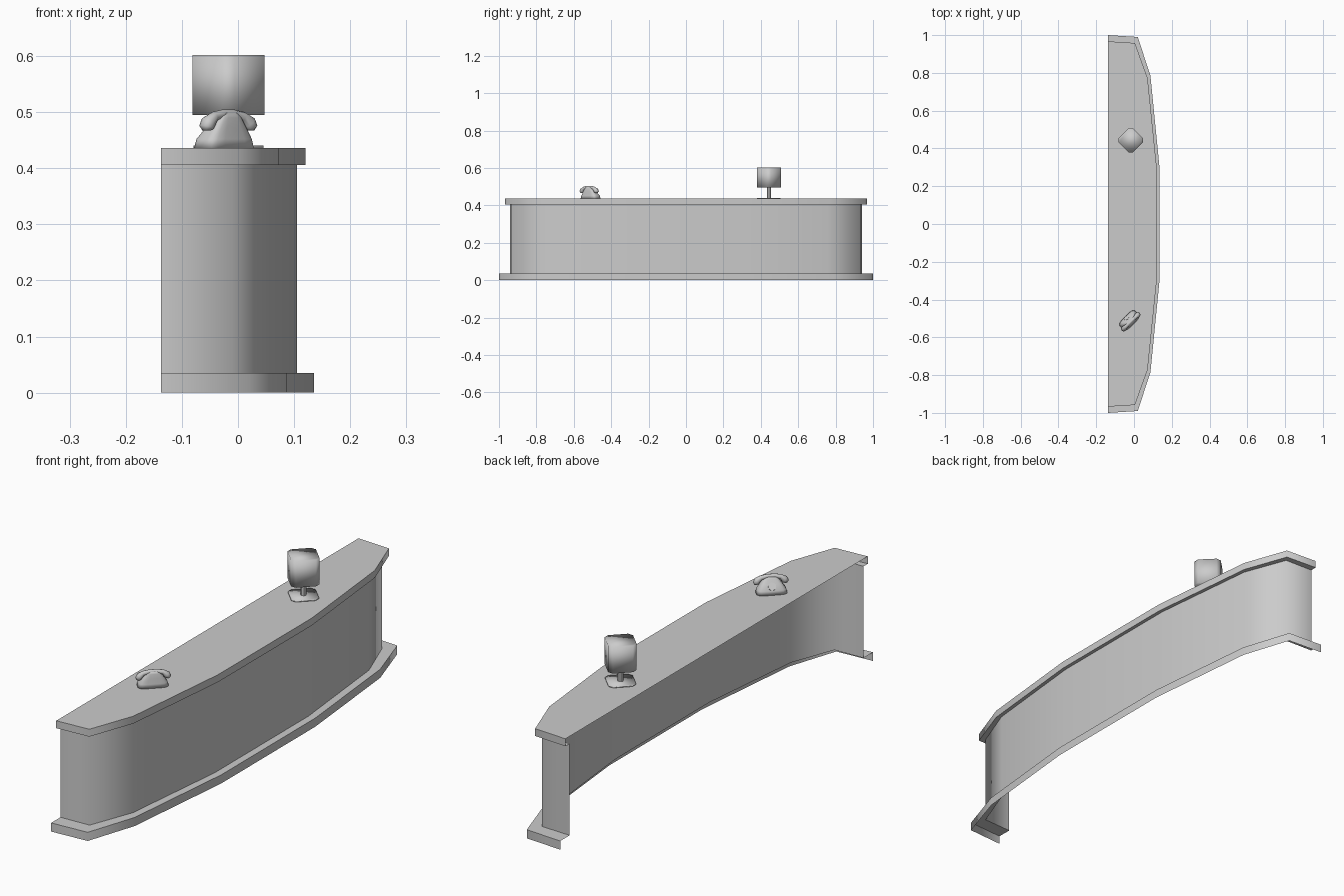
import bpy, math
from mathutils import Matrix, Vector

if "Cube" in bpy.data.objects:
    bpy.data.objects.remove(bpy.data.objects["Cube"])


def make(name, verts, faces, smooth=True, matrix=None):
    me = bpy.data.meshes.new(name)
    me.from_pydata(verts, [], faces)
    for p in me.polygons:
        p.use_smooth = smooth
    ob = bpy.data.objects.new(name, me)
    bpy.context.collection.objects.link(ob)
    if matrix:
        me.transform(matrix)
    return ob


def outline(half):
    # half of the counter plan (y > 0), mirrored to the whole front edge
    return [(x, -y) for x, y in half] + [(x, y) for x, y in reversed(half)]


def strip(name, low, z0, high, z1):
    # open smooth band between two plan outlines
    n = len(low)
    verts = [(x, y, z0) for x, y in low] + [(x, y, z1) for x, y in high]
    return make(name, verts, [(i, i + 1, n + i + 1, n + i) for i in range(n - 1)])


def loft(name, rings, matrix=None):
    # closed rings joined in order, capped at both ends
    n = len(rings[0])
    verts = [v for r in rings for v in r]
    faces = [(k * n + i, k * n + (i + 1) % n, (k + 1) * n + (i + 1) % n, (k + 1) * n + i)
             for k in range(len(rings) - 1) for i in range(n)]
    faces += [tuple(reversed(range(n))), tuple(range(len(verts) - n, len(verts)))]
    return make(name, verts, faces, True, matrix)


# counter: open-backed shell of plinth, panel and worktop
base = outline([(-.137, 1.0), (.02, .99), (.087, .785), (.135, .3)])
panel = outline([(-.137, .94), (-.01, .935), (.058, .755), (.105, .3)])
top = outline([(-.137, .967), (.005, .958), (.072, .772), (.12, .3)])
strip("plinth_face", base, 0, base, .035)
strip("plinth_ledge", base, .035, panel, .035)
strip("front_panel", panel, .035, panel, .406)
strip("worktop_underside", panel, .406, top, .406)
strip("worktop_edge", top, .406, top, .436)
make("worktop", [(x, y, .436) for x, y in top], [tuple(range(len(top)))], False)

# lamp: diamond base and shade with clipped corners, thin stem
a, b = .064, .011
plan = [(a, -b), (a, b), (b, a), (-b, a), (-a, b), (-a, -b), (-b, -a), (b, -a)]


def prism(name, z0, z1, s):
    loft(name, [[(-.017 + x * s, .443 + y * s, z) for x, y in plan] for z in (z0, z1)])


prism("lamp_base", .436, .440, .97)
prism("lamp_shade", .495, .602, 1)
bpy.ops.mesh.primitive_cylinder_add(vertices=8, radius=.011, depth=.065, location=(-.017, .443, .47))
bpy.context.object.name = "lamp_stem"
bpy.ops.object.shade_smooth_by_angle()

# telephone, turned 45 degrees: dial faces the back left
place = Matrix.Translation((-.025, -.51, 0)) @ Matrix.Rotation(math.radians(45), 4, 'Z')


def rounded(hw, y0, y1, z):
    cy, hd = (y0 + y1) / 2, (y1 - y0) / 2
    pts = []
    for i in range(16):
        t = 2 * math.pi * (i + .5) / 16
        c, s = math.cos(t), math.sin(t)
        pts.append((hw * math.copysign(abs(c) ** .5, c), cy + hd * math.copysign(abs(s) ** .5, s), z))
    return pts


loft("phone_body", [rounded(*r) for r in [
    (.058, -.03, .03, .436), (.054, -.028, .027, .452), (.04, -.025, .014, .472),
    (.026, -.023, .002, .49), (.018, -.02, -.004, .498)]], place)

# dial disc on the sloping face
bpy.ops.mesh.primitive_cylinder_add(vertices=16, radius=.015, depth=.005)
dial = bpy.context.object
dial.name = "phone_dial"
dial.data.transform(place @ Matrix.Translation((0, .018, .466)) @ Matrix.Rotation(math.radians(-52), 4, 'X'))
bpy.ops.object.shade_smooth_by_angle()

# handset: arched grip with thicker drooping ends (x, z, radius)
half = [(.055, .467, .007), (.055, .473, .0125), (.05, .482, .013), (.036, .492, .009), (.014, .4965, .008)]
path = [(-x, z, r) for x, z, r in half] + [(x, z, r) for x, z, r in reversed(half)]
rings = []
for i, (x, z, r) in enumerate(path):
    p, q = path[max(i - 1, 0)], path[min(i + 1, len(path) - 1)]
    d = Vector((q[0] - p[0], 0, q[1] - p[1])).normalized()
    side = Vector((-d.z, 0, d.x))
    rings.append([Vector((x, -.011, z)) + side * r * math.cos(t) + Vector((0, -1, 0)) * r * 1.1 * math.sin(t)
                  for t in (2 * math.pi * k / 8 for k in range(8))])
loft("phone_handset", rings, place)
